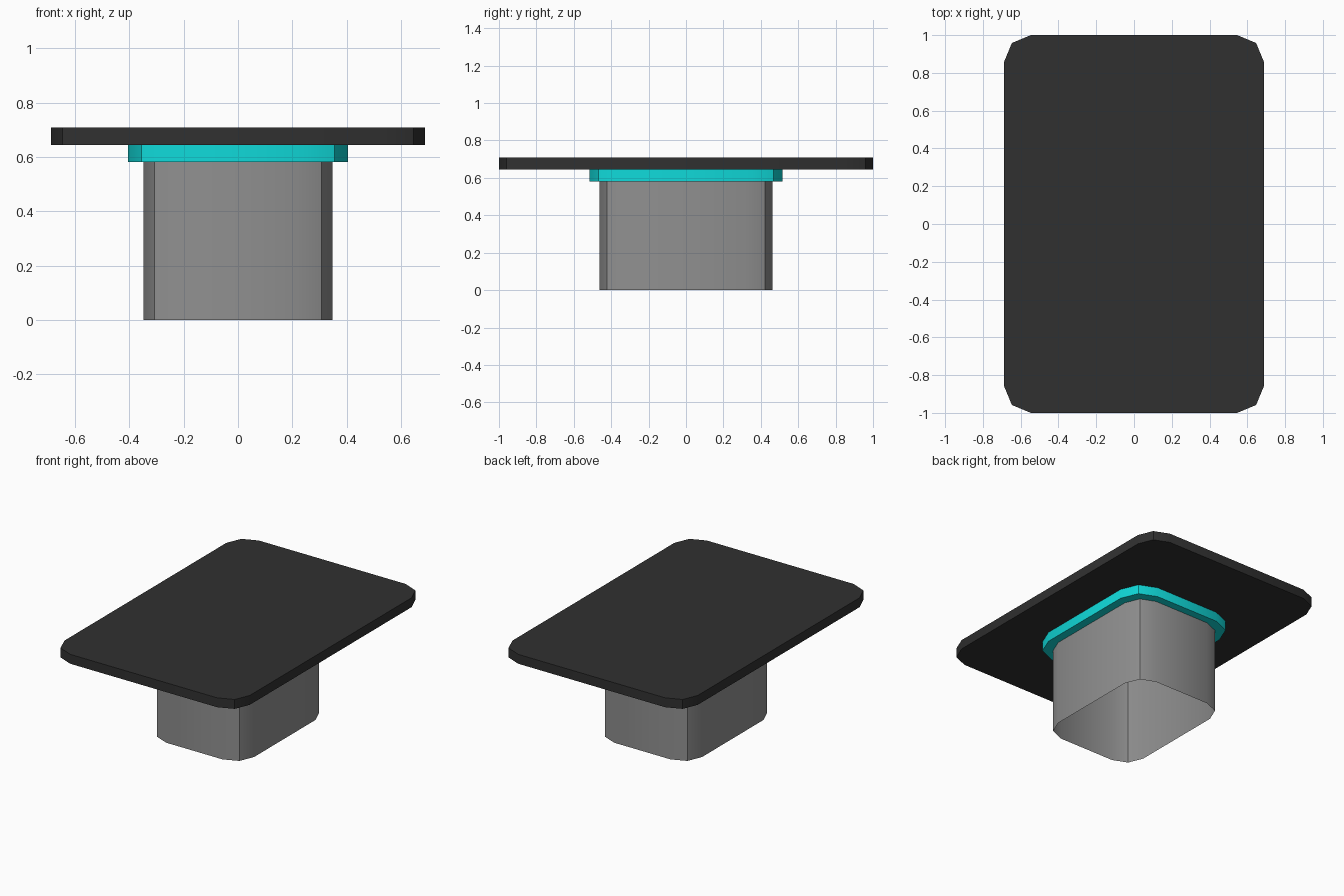
import bpy, bmesh, math

if "Cube" in bpy.data.objects:
    bpy.data.objects.remove(bpy.data.objects["Cube"])


def material(name, rgb):
    m = bpy.data.materials.new(name)
    m.diffuse_color = (*rgb, 1)
    m.use_nodes = True
    m.node_tree.nodes["Principled BSDF"].inputs["Base Color"].default_value = m.diffuse_color
    return m


def outline(hx, hy, r):
    """Rounded rectangle with two facets on each corner, counter-clockwise."""
    pts = []
    for i, (sx, sy) in enumerate([(1, 1), (-1, 1), (-1, -1), (1, -1)]):
        for k in range(3):
            a = math.radians(90 * i + 45 * k)
            pts.append((sx * (hx - r) + r * math.cos(a),
                        sy * (hy - r) + r * math.sin(a)))
    return pts


def slab(name, hx, hy, r, z0, z1, mat, capped=True):
    pts = outline(hx, hy, r)
    bm = bmesh.new()
    low = [bm.verts.new((x, y, z0)) for x, y in pts]
    high = [bm.verts.new((x, y, z1)) for x, y in pts]
    n = len(pts)
    for i in range(n):
        j = (i + 1) % n
        bm.faces.new((low[i], low[j], high[j], high[i]))
    if capped:
        bm.faces.new(low[::-1])
        bm.faces.new(high)
    me = bpy.data.meshes.new(name)
    bm.to_mesh(me)
    bm.free()
    me.materials.append(mat)
    ob = bpy.data.objects.new(name, me)
    bpy.context.collection.objects.link(ob)
    # soft facets, crisp corner edges
    bpy.ops.object.select_all(action='DESELECT')
    ob.select_set(True)
    bpy.context.view_layer.objects.active = ob
    bpy.ops.object.shade_smooth_by_angle(angle=math.radians(30))
    return ob


black = material("charcoal", (0.03, 0.03, 0.03))
cyan = material("cyan", (0.005, 0.7, 0.7))
grey = material("mid grey", (0.28, 0.28, 0.28))

# Open-bottomed pedestal, trim collar, table top
slab("pedestal", 0.347, 0.463, 0.138, 0.0, 0.581, grey, capped=False)
slab("collar", 0.404, 0.516, 0.165, 0.581, 0.645, cyan)
slab("table_top", 0.688, 1.0, 0.142, 0.645, 0.708, black)
